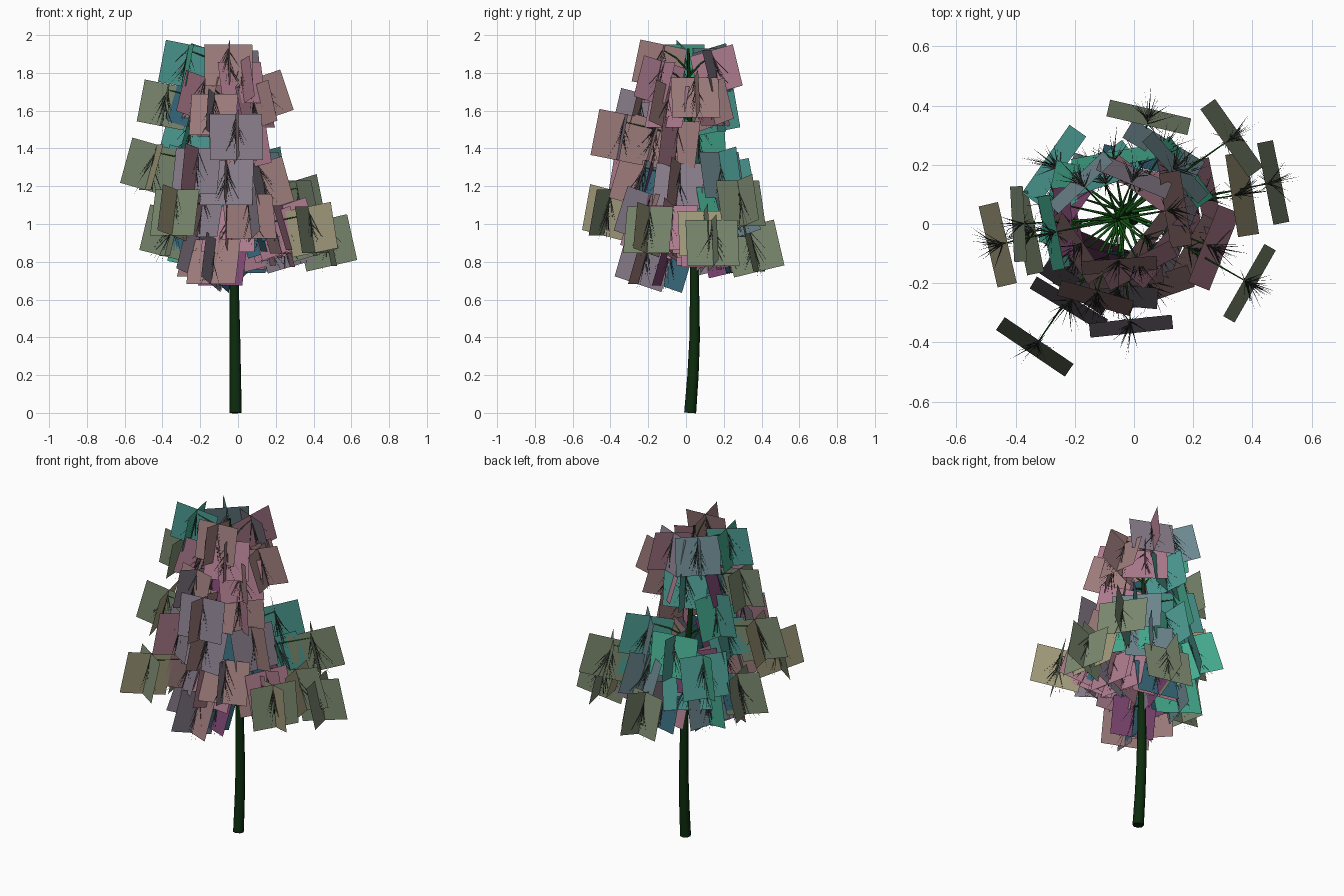
import bpy, math, random
from mathutils import Vector, Matrix

if "Cube" in bpy.data.objects:
    bpy.data.objects.remove(bpy.data.objects["Cube"])

random.seed(4)


def material(name, rgb):
    m = bpy.data.materials.new(name)
    m.diffuse_color = (*rgb, 1)
    m.use_nodes = True
    m.node_tree.nodes["Principled BSDF"].inputs["Base Color"].default_value = m.diffuse_color
    return m


def mesh_object(name, verts, faces, mats, ids=None):
    me = bpy.data.meshes.new(name)
    me.from_pydata(verts, [], faces)
    for m in mats:
        me.materials.append(m)
    if ids:
        me.polygons.foreach_set("material_index", ids)
    ob = bpy.data.objects.new(name, me)
    bpy.context.collection.objects.link(ob)
    return ob


def tubes(name, paths, mat, res):
    cu = bpy.data.curves.new(name, 'CURVE')
    cu.dimensions = '3D'
    cu.bevel_depth = 1.0
    cu.bevel_resolution = res
    cu.use_fill_caps = True
    for pts in paths:
        sp = cu.splines.new('POLY')
        sp.points.add(len(pts) - 1)
        for p, (co, r) in zip(sp.points, pts):
            p.co = (*co, 1)
            p.radius = r
    cu.materials.append(mat)
    ob = bpy.data.objects.new(name, cu)
    bpy.context.collection.objects.link(ob)
    return ob


bark = material("bark", (0.004, 0.025, 0.004))
twig = material("twig", (0.008, 0.09, 0.008))
needle = material("needle", (0.03, 0.035, 0.03))
olive = [material("olive", (0.2, 0.25, 0.16)), material("sage", (0.25, 0.34, 0.22)),
         material("sand", (0.36, 0.33, 0.2))]
teal = [material("teal", (0.07, 0.32, 0.28)), material("green", (0.06, 0.4, 0.27)),
        material("slate", (0.15, 0.24, 0.27))]
pink = [material("pink", (0.42, 0.2, 0.27)), material("rose", (0.34, 0.2, 0.2)),
        material("grey_mauve", (0.24, 0.2, 0.25))]
inner_mats = [material("plum", (0.2, 0.06, 0.16)), material("deep_blue", (0.04, 0.14, 0.2))]
mats = olive + teal + pink + inner_mats

# Trunk: a gently bent, tapering stem
spine = [((-0.012, 0.022, 0.0), .032), ((-0.014, 0.037, 0.2), .030), ((-0.016, 0.046, 0.4), .028),
         ((-0.02, 0.045, 0.7), .024), ((-0.03, 0.035, 1.05), .019), ((-0.05, 0.022, 1.45), .014),
         ((-0.065, 0.012, 1.93), .007)]
tubes("trunk", [spine], bark, 2)


def trunk_at(z):
    for (a, _), (b, _) in zip(spine, spine[1:]):
        if z <= b[2]:
            return Vector(a).lerp(Vector(b), (z - a[2]) / (b[2] - a[2]))
    return Vector(spine[-1][0])


# Foliage tuft centres
tufts = [(-.335, -.415, 1.06), (.47, .14, .9), (-.46, -.07, 1.3), (-.39, 0, 1.63),
         (-.01, -.345, 1.46), (.39, -.2, .97), (.27, -.08, .98), (.33, .29, 1.11),
         (.365, .1, .95), (.05, .36, .87), (-.27, .2, 1.12), (-.18, .14, 1.82),
         (-.22, -.27, 1.28), (-.13, -.22, .8), (-.13, -.25, 1.58), (-.05, -.14, 1.84),
         (-.28, -.03, 1.84), (.14, .05, 1.67), (.14, .19, 1.26), (.0, .16, 1.81),
         (-.07, .22, 1.2), (-.36, -.03, .95), (-.06, -.24, 1.22), (-.05, -.18, .97),
         (-.22, .1, .9), (0, .16, .88), (.09, -.1, 1.62), (.14, -.04, 1.2),
         (.1, .25, 1.05), (-.2, -.12, 1.08), (-.1, .15, 1.6), (-.26, .07, 1.45),
         (.03, .13, 1.63), (-.2, -.12, .84), (.14, .08, .9), (.02, -.14, 1.75),
         (-.2, -.08, 1.67), (.06, -.22, 1.04), (.05, -.05, 1.42), (-.13, .17, 1.0)]

cv, cf, ci = [], [], []
nv, nf = [], []
twigs = []


def tuft(c, out, size, inner_tuft=False):
    lean = math.radians(random.uniform(10, 19))
    side = Vector((-out.y, out.x, 0))
    down = out * math.sin(lean) + Vector((0, 0, -math.cos(lean)))
    inner = out * math.cos(lean) + Vector((0, 0, math.sin(lean)))
    r = math.hypot(c.x, c.y)
    # Crossed pair of square cards, one tangential and one radial
    for across in (side, inner):
        u, v = across * size * .52, down * size * .46
        n = len(cv)
        cv.extend([c - u - v, c + u - v, c + u + v, c - u + v])
        cf.append((n, n + 1, n + 2, n + 3))
        group = olive if r > .36 else (teal if c.y - c.x > .2 or (c.y > .15 and c.x > 0) else pink)
        if inner_tuft:
            group = inner_mats
        ci.append(mats.index(random.choice(group)))
    # Thin needles fanning down and outward from the twig end
    for _ in range(34):
        base = c + down * size * random.uniform(-.4, .05)
        a, s = random.uniform(0, math.tau), random.uniform(.2, .75)
        d = (down + (side * math.cos(a) + inner * math.sin(a)) * s).normalized()
        w = d.orthogonal().normalized() * .0028
        w = Matrix.Rotation(random.uniform(0, math.tau), 3, d) @ w
        n = len(nv)
        nv.extend([base - w, base + w, base + d * size * random.uniform(.45, .65)])
        nf.append((n, n + 1, n + 2))


for t in tufts:
    c = Vector(t)
    root = trunk_at(c.z - .03)
    arm = Vector((c.x - root.x, c.y - root.y, 0))
    out = arm.normalized()
    size = .27 if c.z < 1.5 else .245
    tuft(c, out, size)
    # Long branches carry a second tuft nearer the trunk
    if arm.length > .27:
        tuft(c - arm * .45 + Vector((0, 0, -.02)), out, size * .9, arm.length < .36)
    tip = c + Vector((0, 0, .08)) - out * .02
    twigs.append([(root, .006), (root.lerp(tip, .5) + Vector((0, 0, .015)), .004), (tip, .002)])

tubes("branches", twigs, twig, 0)
mesh_object("foliage_cards", cv, cf, mats, ci)
mesh_object("needles", nv, nf, [needle])
